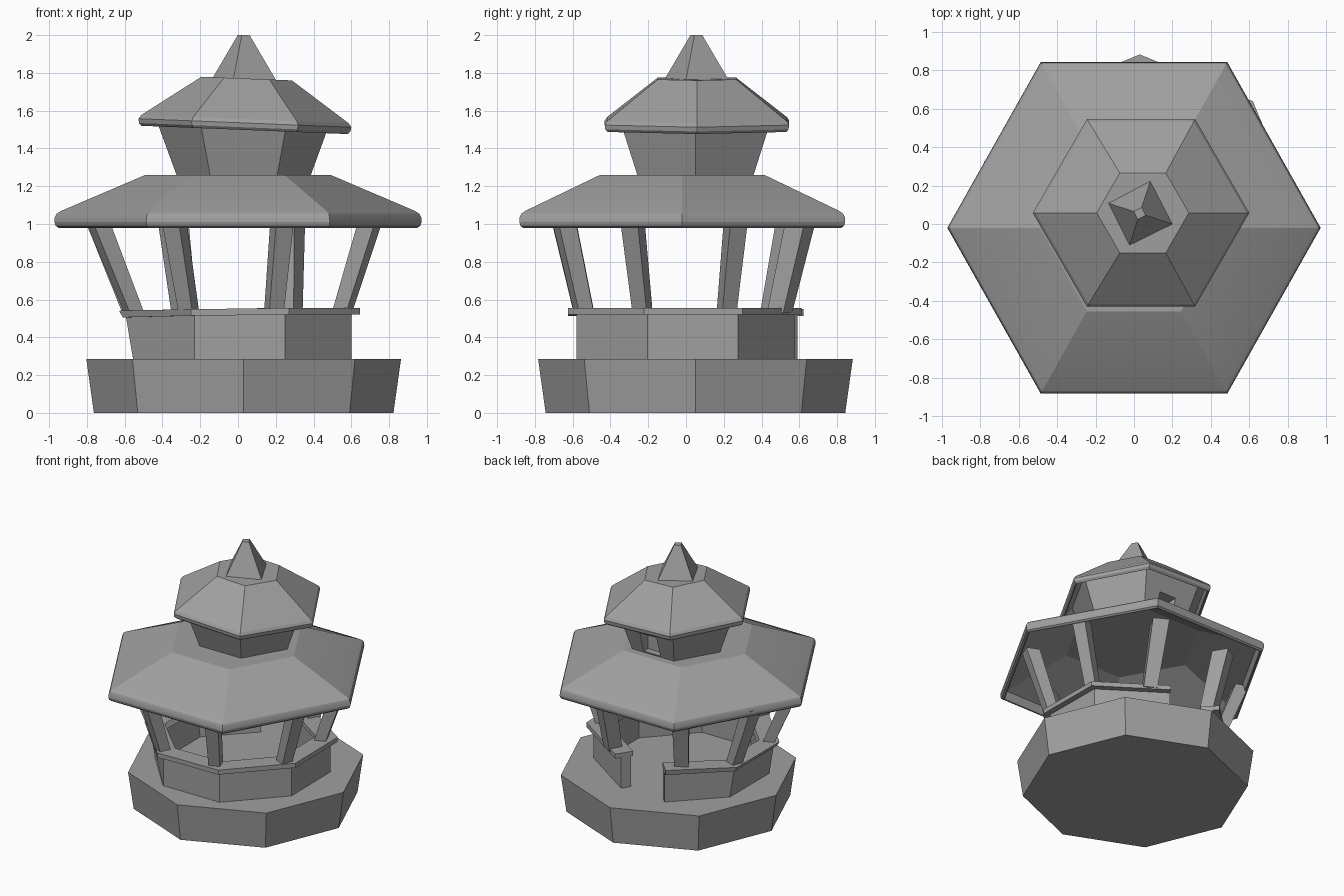
import bpy, bmesh, math
from mathutils import Vector

if "Cube" in bpy.data.objects:
    bpy.data.objects.remove(bpy.data.objects["Cube"])

stone = bpy.data.materials.new("grey_stone")
stone.use_nodes = True
GREY = (0.35, 0.35, 0.35, 1)
stone.diffuse_color = GREY
stone.node_tree.nodes["Principled BSDF"].inputs["Base Color"].default_value = GREY


def finish(name, bm, smooth=0):
    bmesh.ops.recalc_face_normals(bm, faces=bm.faces)
    mesh = bpy.data.meshes.new(name)
    bm.to_mesh(mesh)
    bm.free()
    mesh.materials.append(stone)
    obj = bpy.data.objects.new(name, mesh)
    bpy.context.collection.objects.link(obj)
    if smooth:
        bpy.ops.object.select_all(action="DESELECT")
        obj.select_set(True)
        bpy.context.view_layer.objects.active = obj
        bpy.ops.object.shade_smooth_by_angle(angle=math.radians(smooth))
    return obj


def loft(name, rings, sides, turn=0, smooth=0, depth=1.0):
    """Stack of polygons (x, y, z, radius), capped at both ends; depth widens them along y."""
    bm = bmesh.new()
    loops = []
    for x, y, z, r in rings:
        angles = [math.radians(turn + 360 * i / sides) for i in range(sides)]
        loops.append([bm.verts.new((x + r * math.cos(a), y + depth * r * math.sin(a), z))
                      for a in angles])
    for low, high in zip(loops, loops[1:]):
        for i in range(sides):
            j = (i + 1) % sides
            bm.faces.new((low[i], low[j], high[j], high[i]))
    bm.faces.new(loops[0])
    bm.faces.new(loops[-1])
    return finish(name, bm, smooth)


def tiered(name, x, y, profile, sides, turn=0, smooth=0, depth=1.0):
    return loft(name, [(x, y, z, r) for r, z in profile], sides, turn, smooth, depth)


def band(name, path, outer, inner, z0, z1, lean=0.0, tilt=0.0):
    """Open strip of rectangular section following a path, with mitred corners."""
    bm = bmesh.new()
    sections = []
    for i, p in enumerate(path):
        dirs = []
        if i > 0:
            dirs.append((p - path[i - 1]).normalized())
        if i < len(path) - 1:
            dirs.append((path[i + 1] - p).normalized())
        normals = [Vector((-d.y, d.x)) for d in dirs]
        n = sum(normals, Vector((0, 0))).normalized()
        n /= n.dot(normals[0])
        shift = lean if p.x < -0.4 else 0
        drop = tilt * min(p.x, 0)
        sections.append([
            bm.verts.new((p.x + n.x * off + sign * shift, p.y + n.y * off, z + drop))
            for off, z, sign in ((outer, z0, 1), (outer, z1, -1), (inner, z1, -1), (inner, z0, 1))])
    for a, b in zip(sections, sections[1:]):
        for k in range(4):
            m = (k + 1) % 4
            bm.faces.new((a[k], a[m], b[m], b[k]))
    bm.faces.new(sections[0])
    bm.faces.new(sections[-1])
    return finish(name, bm)


# Plinth
tiered("plinth", 0.03, 0.05, [(0.793, 0), (0.833, 0.285)], 8)

# Parapet wall and rail, open at the back for the entrance
path = [Vector(p) for p in (
    (0.15, 0.575), (0.595, 0.275), (0.6, -0.205), (0.25, -0.58),
    (-0.23, -0.58), (-0.575, -0.22), (-0.575, 0.26), (-0.23, 0.59))]
band("parapet_wall", path, 0, -0.075, 0.27, 0.53, lean=0.022)
band("parapet_rail", path, 0.045, -0.09, 0.52, 0.555, lean=0.01, tilt=0.025)

# Leaning pillars: foot and head positions, and thickness
pillars = {
    "front_right": ((-0.26, -0.54), (-0.34, -0.65), 1),
    "front_left": ((0.19, -0.54), (0.235, -0.65), 1),
    "side_left_front": ((0.55, -0.23), (0.705, -0.285), 1),
    "side_left_back": ((0.55, 0.215), (0.705, 0.265), 1),
    "side_right_front": ((-0.55, -0.23), (-0.75, -0.285), 1),
    "side_right_back": ((-0.56, 0.215), (-0.75, 0.265), 1),
    "entrance_right": ((-0.285, 0.46), (-0.345, 0.56), 1.2),
    "entrance_left": ((0.275, 0.495), (0.275, 0.61), 1.2),
}
for label, (foot, head, thick) in pillars.items():
    turn = math.degrees(math.atan2(foot[1], foot[0])) + 45
    loft("pillar_" + label, [(*foot, 0.53, 0.058 * thick), (*head, 1.03, 0.07 * thick)], 4, turn)

# Lower roof: thin hollow shell, rounded rim, sloping top
tiered("lower_roof", 0, -0.02,
       [(0.485, 1.245), (0.925, 1.045), (0.94, 0.983), (0.95, 0.98), (0.965, 0.99),
        (0.972, 1.01), (0.97, 1.035), (0.96, 1.055), (0.935, 1.07), (0.49, 1.26)],
       6, smooth=20, depth=1.025)

# Upper chamber with a doorway recess at the back
chamber = tiered("upper_chamber", 0.03, 0.05, [(0.352, 1.25), (0.473, 1.58)], 6)
cutter = tiered("doorway_cutter", 0.035, 0.38, [(0.1, 1.27), (0.1, 1.43)], 4, 45)
cutter.hide_render = True
cut = chamber.modifiers.new("doorway", "BOOLEAN")
cut.operation = "DIFFERENCE"
cut.object = cutter
bpy.context.view_layer.objects.active = chamber
bpy.ops.object.modifier_apply(modifier=cut.name)
bpy.data.objects.remove(cutter)

# Upper roof, slightly tilted
upper = tiered("upper_roof", 0, 0,
               [(0.235, 0.255), (0.525, 0.045), (0.535, 0.003), (0.545, -0.002), (0.56, 0.012),
                (0.564, 0.035), (0.55, 0.055), (0.24, 0.27)], 6, smooth=20)
upper.location = (0.035, 0.058, 1.5)
upper.rotation_euler.y = math.radians(2.3)

# Twisted square spire
tiered("spire", 0.03, 0.055, [(0.185, 1.75), (0.175, 1.77), (0.033, 2.0)], 4, -18)
